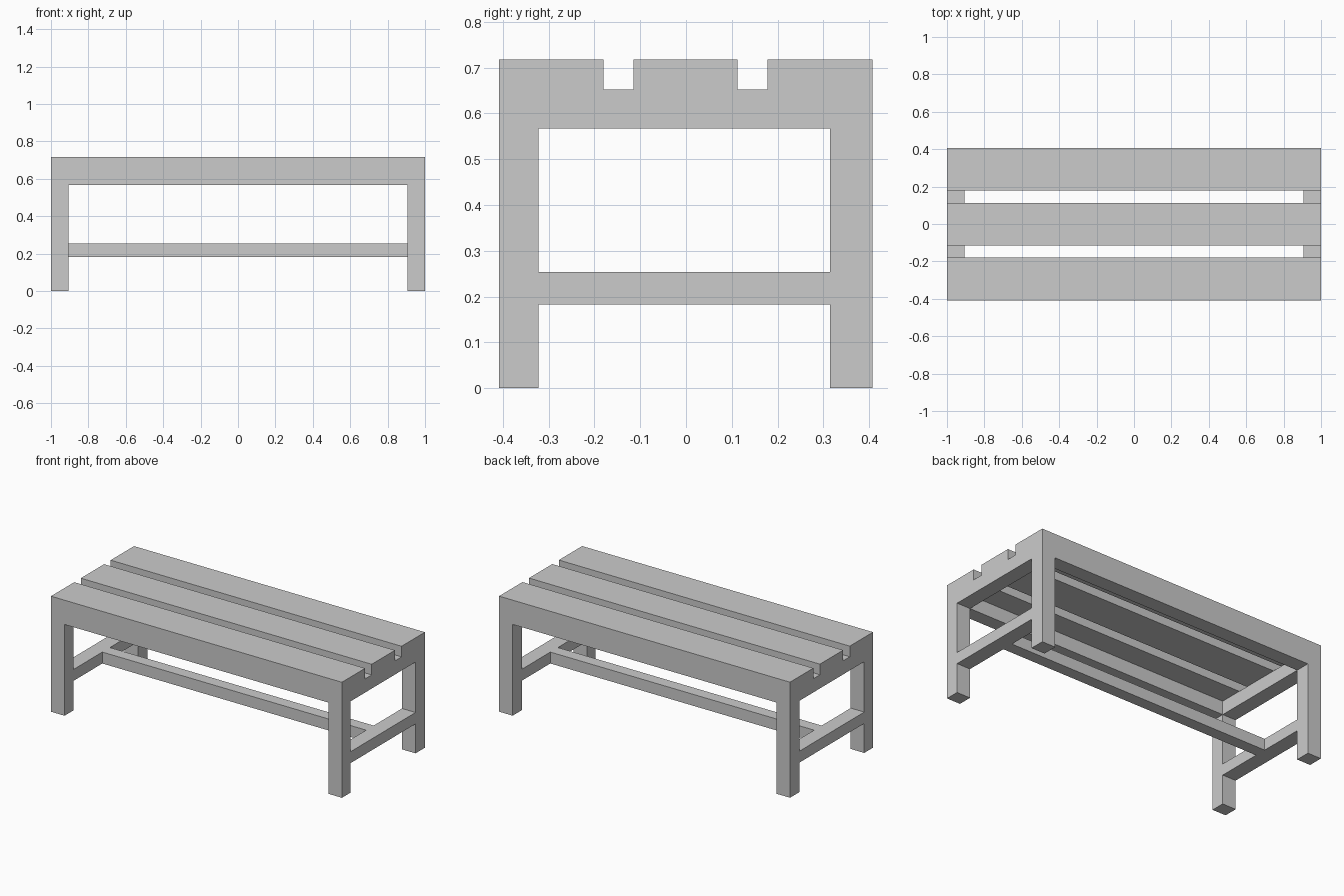
import bpy

if "Cube" in bpy.data.objects:
    bpy.data.objects.remove(bpy.data.objects["Cube"])


def box(name, x0, x1, y0, y1, z0, z1):
    bpy.ops.mesh.primitive_cube_add(size=1, location=((x0 + x1) / 2, (y0 + y1) / 2, (z0 + z1) / 2))
    ob = bpy.context.object
    ob.name = name
    ob.scale = (x1 - x0, y1 - y0, z1 - z0)
    bpy.ops.object.transform_apply(location=False, rotation=False, scale=True)
    return ob


X, XI = 1.0, 0.907            # outer and inner faces of the end frames
YF, YFI = -0.408, -0.322      # front legs
YB, YBI = 0.407, 0.315        # back legs
SEAT, APRON = 0.652, 0.567    # top and bottom of the aprons
TOP = 0.718

# Seat slats
for name, y0, y1 in (("front", YF, -0.18), ("middle", -0.115, 0.113), ("back", 0.178, YB)):
    box(name + "_seat_slat", -X, X, y0, y1, SEAT, TOP)

# End frames: legs, top rail and lower stretcher
for side, a, b in (("left", -X, -XI), ("right", XI, X)):
    box(side + "_front_leg", a, b, YF, YFI, 0, SEAT)
    box(side + "_back_leg", a, b, YBI, YB, 0, SEAT)
    box(side + "_end_apron", a, b, YFI, YBI, APRON, SEAT)
    box(side + "_end_stretcher", a, b, YFI, YBI, 0.183, 0.254)

# Long aprons under the seat
box("front_apron", -XI, XI, YF, YFI, APRON, SEAT)
box("back_apron", -XI, XI, YBI, YB, APRON, SEAT)

# Central long stretcher
box("centre_stretcher", -XI, XI, -0.037, 0.037, 0.183, 0.254)
